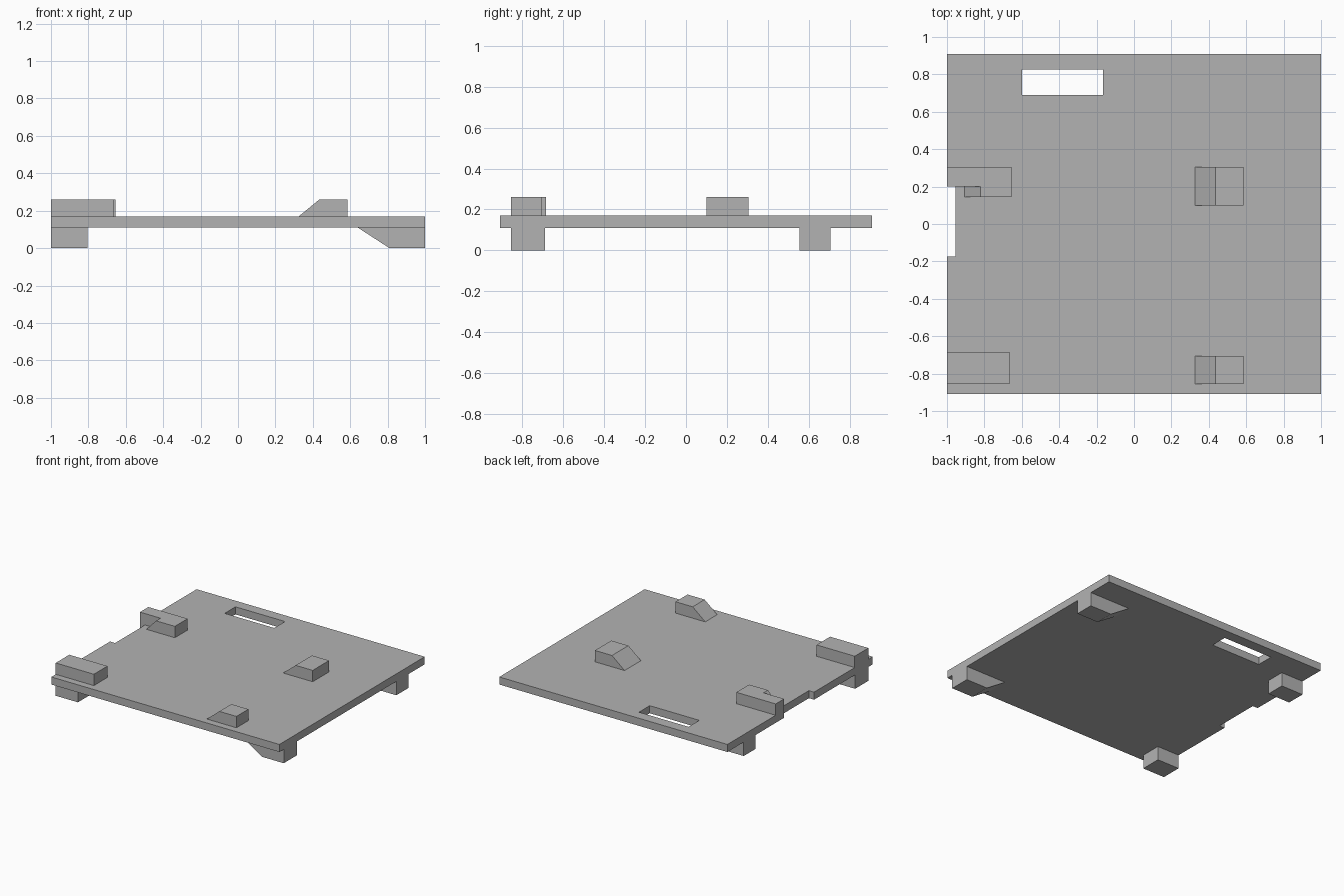
import bpy
import bmesh

if "Cube" in bpy.data.objects:
    bpy.data.objects.remove(bpy.data.objects["Cube"], do_unlink=True)

# Single grey material
GREY = (0.45, 0.45, 0.45, 1.0)
grey = bpy.data.materials.new("plain grey")
grey.use_nodes = True
grey.diffuse_color = GREY
grey.node_tree.nodes["Principled BSDF"].inputs["Base Color"].default_value = GREY

BOTTOM, TOP, PEG_TOP = 0.11, 0.17, 0.26
DEPTH = 0.91


def prism(name, profile, y0, y1):
    """Extrude an (x, z) profile from y0 to y1."""
    bm = bmesh.new()
    face = bm.faces.new([bm.verts.new((x, y0, z)) for x, z in profile])
    new = bmesh.ops.extrude_face_region(bm, geom=[face])["geom"]
    verts = [v for v in new if isinstance(v, bmesh.types.BMVert)]
    bmesh.ops.translate(bm, verts=verts, vec=(0, y1 - y0, 0))
    bmesh.ops.recalc_face_normals(bm, faces=bm.faces)
    mesh = bpy.data.meshes.new(name)
    bm.to_mesh(mesh)
    bm.free()
    mesh.materials.append(grey)
    obj = bpy.data.objects.new(name, mesh)
    bpy.context.collection.objects.link(obj)
    return obj


def box(name, x0, x1, y0, y1, z0, z1):
    return prism(name, [(x0, z0), (x1, z0), (x1, z1), (x0, z1)], y0, y1)


def cut(target, cutter):
    """Subtract the cutter from the target and discard it."""
    cutter.hide_render = True
    mod = target.modifiers.new("cut", 'BOOLEAN')
    mod.operation = 'DIFFERENCE'
    mod.solver = 'EXACT'
    mod.object = cutter
    bpy.context.view_layer.objects.active = target
    bpy.ops.object.modifier_apply(modifier=mod.name)
    bpy.data.objects.remove(cutter, do_unlink=True)


# Base plate with a slot and an edge notch
plate = box("base_plate", -1, 1, -DEPTH, DEPTH, BOTTOM, TOP)
cut(plate, box("slot_cutter", -0.60, -0.165, 0.69, 0.825, 0, 0.3))
cut(plate, box("notch_cutter", -1.1, -0.955, -0.175, 0.20, 0, 0.3))

# Ramped pegs on top
peg = [(0.325, TOP), (0.585, TOP), (0.585, PEG_TOP), (0.435, PEG_TOP)]
prism("front_peg", peg, -0.855, -0.705)
prism("back_peg", peg, 0.10, 0.305)

# Edge blocks on top, the back one with a ramped step
box("front_block", -1, -0.665, -0.855, -0.685, TOP, PEG_TOP)
box("back_block", -1, -0.655, 0.20, 0.305, TOP, PEG_TOP)
step = [(-0.905, TOP), (-0.655, TOP), (-0.655, PEG_TOP), (-0.82, PEG_TOP)]
prism("back_block_step", step, 0.145, 0.20)

# Feet underneath: square on the right, ramped on the left
ramp = [(0.81, 0), (1, 0), (1, BOTTOM), (0.64, BOTTOM)]
for place, y0, y1 in (("front", -0.855, -0.69), ("back", 0.555, 0.705)):
    box(place + "_right_foot", -1, -0.805, y0, y1, 0, BOTTOM)
    prism(place + "_left_foot", ramp, y0, y1)
